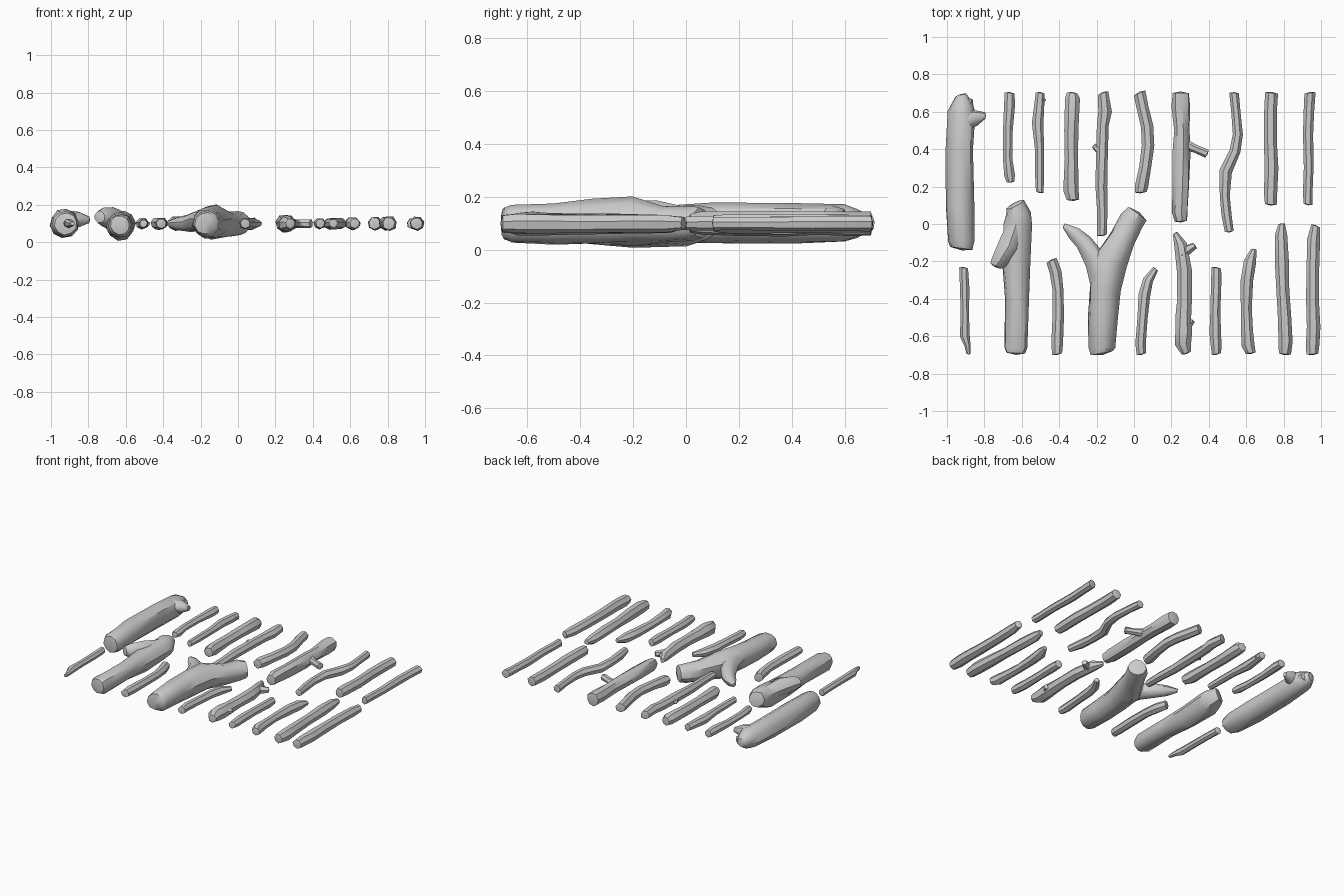
import bpy, bmesh, random
from math import sin, cos, pi
from mathutils import Vector

random.seed(4)


# Tube of irregular rings through (x, y, radius[, z]) stations, with blunt ends
def tube(bm, pts, sides, wobble=0.07):
    cen = [Vector((p[0], p[1], p[3] if len(p) > 3 else 0.1)) for p in pts]
    n = len(cen)
    rings = []
    for i, c in enumerate(cen):
        t = (cen[min(i + 1, n - 1)] - cen[max(i - 1, 0)]).normalized()
        side = t.cross(Vector((0, 0, 1))).normalized()
        up = side.cross(t)
        r = pts[i][2]
        slant = random.uniform(-0.25, 0.25) if i in (0, n - 1) else 0
        ring = []
        for k in range(sides):
            a = 2 * pi * (k + 0.25) / sides
            q = r * random.uniform(1 - wobble, 1 + wobble)
            ring.append(bm.verts.new(c + side * cos(a) * q + up * sin(a) * q
                                     + t * slant * r * cos(a)))
        rings.append(ring)
    for a, b in zip(rings, rings[1:]):
        for k in range(sides):
            j = (k + 1) % sides
            bm.faces.new((a[k], a[j], b[j], b[k]))
    # caps: fan to a slightly raised centre
    for ring, c, d in ((rings[0], cen[0], cen[0] - cen[1]),
                       (rings[-1], cen[-1], cen[-1] - cen[-2])):
        r = (ring[0].co - c).length
        tip = bm.verts.new(c + d.normalized() * r * 0.2)
        for k in range(sides):
            bm.faces.new((ring[k], ring[(k + 1) % sides], tip))


# One stick: a main stem plus any side branches
def stick(name, stem, *branches, sides=7):
    bm = bmesh.new()
    tube(bm, stem, sides)
    for b in branches:
        tube(bm, b, max(5, sides - 1))
    bmesh.ops.recalc_face_normals(bm, faces=bm.faces)
    me = bpy.data.meshes.new(name)
    bm.to_mesh(me)
    bm.free()
    ob = bpy.data.objects.new(name, me)
    bpy.context.collection.objects.link(ob)
    bpy.context.view_layer.objects.active = ob
    ob.select_set(True)
    bpy.ops.object.shade_smooth_by_angle(angle=0.7)
    ob.select_set(False)


# Heavy logs
stick("broken_log",
      [(-.92, -.13, .06), (-.92, -.09, .071), (-.93, .1, .076), (-.93, .4, .074), (-.92, .6, .074),
       (-.92, .65, .055), (-.925, .69, .03)],
      [(-.92, .54, .05, .12), (-.85, .57, .043, .12), (-.795, .58, .018, .12)],
      [(-.9, .6, .045), (-.89, .67, .03)], sides=10)
stick("stub_log",
      [(-.63, -.69, .052, .09), (-.63, -.66, .063, .09), (-.625, -.4, .062, .09), (-.63, -.2, .074, .085),
       (-.625, 0, .076, .09), (-.62, .06, .068, .1), (-.635, .105, .05, .11)],
      [(-.63, 0, .05, .11), (-.67, -.12, .06, .125), (-.72, -.2, .047, .135), (-.74, -.225, .032, .135)],
      sides=10)
stick("forked_log",
      [(-.17, -.69, .06), (-.17, -.66, .071), (-.165, -.5, .078), (-.155, -.35, .086, .105),
       (-.13, -.2, .092, .11), (-.06, -.08, .07), (-.01, .02, .066), (.02, .055, .058)],
      [(-.15, -.36, .072, .11), (-.2, -.2, .06, .115), (-.27, -.1, .046), (-.32, -.05, .036),
       (-.375, -.01, .014)], sides=10)

# Back row of thin sticks
stick("back_stick_1", [(-.665, .7, .026), (-.665, .64, .03), (-.675, .5, .026), (-.675, .35, .025),
                       (-.665, .26, .028), (-.66, .225, .02)])
stick("back_stick_2", [(-.5, .7, .025), (-.505, .64, .028), (-.515, .54, .031), (-.505, .4, .024),
                       (-.505, .26, .025), (-.505, .17, .021)],
      [(-.51, .68, .018), (-.48, .655, .012)])
stick("back_stick_3", [(-.33, .7, .03), (-.33, .67, .041), (-.335, .5, .037), (-.335, .35, .037),
                       (-.335, .18, .042), (-.325, .13, .033)])
stick("back_stick_4", [(-.165, .7, .03), (-.155, .6, .036), (-.165, .53, .033), (-.17, .4, .033),
                       (-.175, .2, .031), (-.17, .06, .029), (-.17, -.06, .026)],
      [(-.17, .38, .025), (-.215, .42, .014)])
stick("back_stick_5", [(.03, .7, .033), (.045, .63, .034), (.07, .52, .034), (.075, .42, .034),
                       (.06, .3, .034), (.04, .2, .037), (.035, .17, .032)])
stick("back_stick_6", [(.25, .7, .046), (.25, .63, .049), (.255, .5, .043), (.255, .38, .048),
                       (.25, .2, .046), (.245, .06, .044), (.25, .015, .035)],
      [(.26, .43, .032), (.33, .4, .022), (.39, .375, .024)], sides=8)
stick("back_stick_7", [(.535, .7, .026), (.545, .6, .025), (.555, .48, .028), (.54, .39, .031),
                       (.49, .28, .033), (.485, .15, .028), (.495, .05, .029), (.51, -.04, .024)])
stick("back_stick_8", [(.735, .7, .034), (.73, .6, .037), (.73, .45, .035), (.735, .3, .036),
                       (.73, .16, .036), (.73, .105, .033)])
stick("back_stick_9", [(.94, .7, .03), (.935, .6, .028), (.93, .48, .028), (.935, .3, .026),
                       (.93, .17, .026), (.93, .105, .026)])

# Front row of thin sticks
stick("front_stick_1", [(-.91, -.235, .024), (-.905, -.35, .025), (-.905, -.48, .024), (-.905, -.6, .026),
                        (-.89, -.65, .017), (-.885, -.695, .011)])
stick("front_stick_2", [(-.44, -.195, .03), (-.42, -.26, .033), (-.405, -.36, .03), (-.405, -.5, .03),
                        (-.41, -.64, .031), (-.41, -.695, .028)])
stick("front_stick_3", [(.115, -.24, .016), (.075, -.3, .03), (.055, -.38, .031), (.045, -.5, .029),
                        (.035, -.64, .029), (.04, -.695, .026)])
stick("front_stick_4", [(.22, -.05, .015), (.25, -.11, .036), (.27, -.25, .041), (.27, -.4, .04),
                        (.265, -.5, .043), (.265, -.58, .048), (.26, -.64, .044), (.28, -.69, .027)],
      [(.25, -.16, .035), (.325, -.115, .018)],
      [(.26, -.57, .035), (.31, -.515, .017)])
stick("front_stick_5", [(.44, -.235, .027), (.44, -.3, .03), (.435, -.45, .028), (.435, -.58, .031),
                        (.44, -.66, .029), (.44, -.695, .025)])
stick("front_stick_6", [(.64, -.135, .015), (.62, -.2, .034), (.605, -.3, .034), (.6, -.45, .03),
                        (.605, -.57, .032), (.61, -.65, .036), (.625, -.69, .027)])
stick("front_stick_7", [(.79, 0, .018), (.785, -.06, .035), (.79, -.2, .037), (.795, -.35, .035),
                        (.805, -.5, .039), (.81, -.63, .041), (.805, -.695, .033)])
stick("front_stick_8", [(.97, -.01, .025), (.96, -.08, .034), (.955, -.25, .034), (.955, -.4, .035),
                        (.96, -.55, .038), (.955, -.64, .038), (.955, -.695, .033)])
